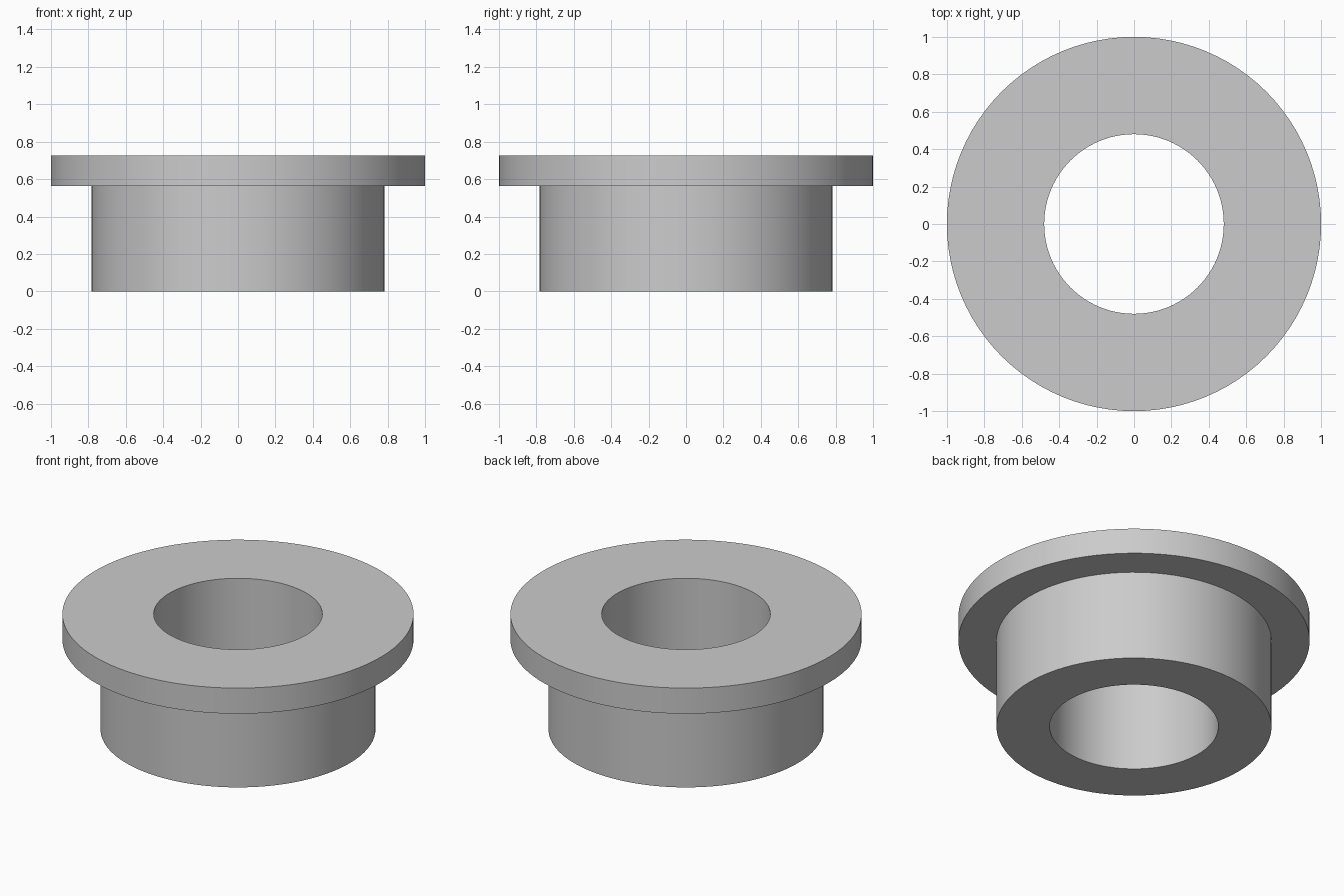
import bpy
import bmesh
import math

cube = bpy.data.objects.get("Cube")
if cube:
    bpy.data.objects.remove(cube, do_unlink=True)

SEGMENTS = 96
BORE, BODY, FLANGE = 0.48, 0.783, 1.0
SHOULDER, TOP = 0.564, 0.725

# Plain grey material
grey = bpy.data.materials.new("light_grey")
grey.use_nodes = True
colour = (0.6, 0.6, 0.6, 1)
grey.diffuse_color = colour
grey.node_tree.nodes["Principled BSDF"].inputs["Base Color"].default_value = colour

# Closed cross-section, turned around the z axis
profile = [(BORE, 0), (BODY, 0), (BODY, SHOULDER),
           (FLANGE, SHOULDER), (FLANGE, TOP), (BORE, TOP)]
bm = bmesh.new()
rings = []
for i in range(SEGMENTS):
    a = math.tau * i / SEGMENTS
    rings.append([bm.verts.new((r * math.cos(a), r * math.sin(a), z)) for r, z in profile])
for i, ring in enumerate(rings):
    following = rings[(i + 1) % SEGMENTS]
    for j in range(len(profile)):
        k = (j + 1) % len(profile)
        bm.faces.new((ring[j], following[j], following[k], ring[k]))
bmesh.ops.recalc_face_normals(bm, faces=bm.faces)

# Flanged bushing
mesh = bpy.data.meshes.new("flanged_bushing")
bm.to_mesh(mesh)
bm.free()
mesh.materials.append(grey)
bushing = bpy.data.objects.new("flanged_bushing", mesh)
bpy.context.collection.objects.link(bushing)

# Smooth walls with crisp rims
bpy.ops.object.select_all(action="DESELECT")
bushing.select_set(True)
bpy.context.view_layer.objects.active = bushing
bpy.ops.object.shade_smooth_by_angle(angle=math.radians(30))
